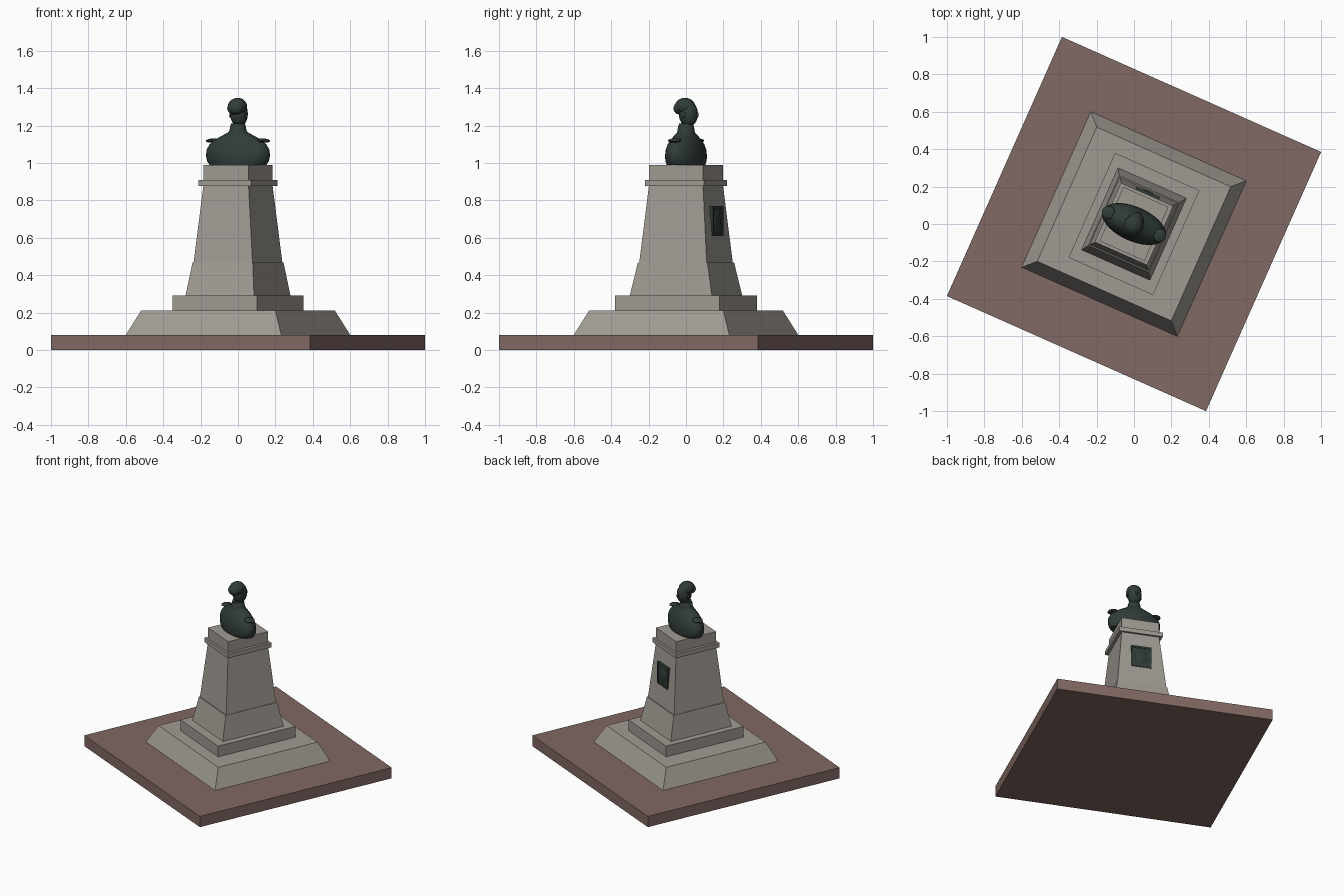
import bpy, bmesh, math
from mathutils import Matrix, Vector

if "Cube" in bpy.data.objects:
    bpy.data.objects.remove(bpy.data.objects["Cube"])

TURN = Matrix.Rotation(math.radians(-23.94), 4, 'Z')


def material(name, rgb):
    m = bpy.data.materials.new(name)
    m.diffuse_color = (*rgb, 1)
    m.use_nodes = True
    m.node_tree.nodes["Principled BSDF"].inputs["Base Color"].default_value = m.diffuse_color
    return m


PAVING = material("brown_paving", (0.22, 0.14, 0.125))
STONE = material("grey_stone", (0.35, 0.325, 0.29))
BRONZE = material("dark_bronze", (0.03, 0.045, 0.04))


def finish(name, bm, mat, smooth=False):
    bmesh.ops.recalc_face_normals(bm, faces=bm.faces[:])
    bm.transform(TURN)
    me = bpy.data.meshes.new(name)
    bm.to_mesh(me)
    bm.free()
    me.materials.append(mat)
    ob = bpy.data.objects.new(name, me)
    bpy.context.collection.objects.link(ob)
    if smooth:
        bpy.ops.object.select_all(action='DESELECT')
        ob.select_set(True)
        bpy.context.view_layer.objects.active = ob
        bpy.ops.object.shade_smooth_by_angle(angle=math.radians(50))
    return ob


def loft(name, rings, mat, smooth=False):
    """Skin a list of closed point rings and cap both ends."""
    bm = bmesh.new()
    loops = [[bm.verts.new(p) for p in ring] for ring in rings]
    n = len(loops[0])
    for a, b in zip(loops, loops[1:]):
        for i in range(n):
            j = (i + 1) % n
            bm.faces.new((a[i], a[j], b[j], b[i]))
    bm.faces.new(loops[0][::-1])
    bm.faces.new(loops[-1])
    return finish(name, bm, mat, smooth)


def block(name, z0, z1, bottom, top, mat=STONE):
    """Straight or tapered block from half sizes at bottom and top."""
    def ring(z, s):
        return [(x * s[0], y * s[1], z) for x, y in ((-1, -1), (1, -1), (1, 1), (-1, 1))]
    return loft(name, [ring(z0, bottom), ring(z1, top)], mat)


def oval(z, a, c, y=0.0, n=40):
    return [(a * math.cos(2 * math.pi * i / n), y + c * math.sin(2 * math.pi * i / n), z) for i in range(n)]


def ball(name, loc, radii, tilt=0.0, mat=BRONZE):
    bm = bmesh.new()
    bmesh.ops.create_uvsphere(bm, u_segments=28, v_segments=16, radius=1)
    bm.transform(Matrix.Translation(loc) @ Matrix.Rotation(tilt, 4, 'Y')
                 @ Matrix.Diagonal((*radii, 1)))
    return finish(name, bm, mat, True)


def box(name, loc, half, mat=BRONZE):
    bm = bmesh.new()
    bmesh.ops.create_cube(bm, size=2)
    bm.transform(Matrix.Translation(loc) @ Matrix.Diagonal((*half, 1)))
    return finish(name, bm, mat)


# paving and pedestal, bottom to top
block("paving_slab", 0, 0.08, (0.758, 0.758), (0.758, 0.758), PAVING)
block("sloped_base", 0.08, 0.212, (0.455, 0.455), (0.392, 0.392))
block("step", 0.212, 0.292, (0.247, 0.306), (0.247, 0.306))
block("lower_shaft", 0.292, 0.468, (0.200, 0.240), (0.176, 0.203))
block("upper_shaft", 0.468, 0.88, (0.172, 0.197), (0.132, 0.158))
block("cornice", 0.878, 0.91, (0.153, 0.173), (0.153, 0.173))
block("cap_block", 0.91, 0.99, (0.132, 0.158), (0.132, 0.158))

# plaque on the rear face, with raised frame and oval relief
box("plaque_panel", (0, 0.170, 0.69), (0.068, 0.014, 0.08))
for s, tag in ((-1, "a"), (1, "b")):
    box("plaque_side_" + tag, (s * 0.062, 0.174, 0.69), (0.007, 0.014, 0.08))
    box("plaque_rail_" + tag, (0, 0.174, 0.69 + s * 0.073), (0.068, 0.014, 0.007))
ball("plaque_relief", (0, 0.180, 0.69), (0.045, 0.012, 0.058))

# bust torso running up into the neck
profile = [(0.99, 0.162, 0.088), (1.01, 0.177, 0.092), (1.04, 0.183, 0.092),
           (1.07, 0.180, 0.088), (1.10, 0.162, 0.079), (1.12, 0.138, 0.070),
           (1.14, 0.103, 0.059), (1.158, 0.064, 0.049), (1.172, 0.044, 0.042),
           (1.21, 0.038, 0.038)]
loft("torso", [oval(*p) for p in profile], BRONZE, True)
loft("collar", [oval(1.145, 0.052, 0.05), oval(1.165, 0.048, 0.047),
                oval(1.197, 0.041, 0.042), oval(1.2, 0.036, 0.037)], BRONZE, True)

# shoulder boards
for s, tag in ((-1, "left"), (1, "right")):
    ball("shoulder_board_" + tag, (s * 0.150, 0, 1.12), (0.035, 0.036, 0.011), s * 0.1)

# head, facing the plaque side, with hair swept to the other side
ball("head", (0, 0.014, 1.262), (0.046, 0.052, 0.070))
ball("nose", (0, 0.064, 1.258), (0.008, 0.010, 0.017))
ball("hair_crown", (0, -0.006, 1.302), (0.051, 0.055, 0.046))
ball("hair_back", (0, -0.034, 1.292), (0.046, 0.034, 0.034))
for s, tag in ((-1, "left"), (1, "right")):
    ball("ear_" + tag, (s * 0.046, 0.005, 1.255), (0.006, 0.010, 0.016))
